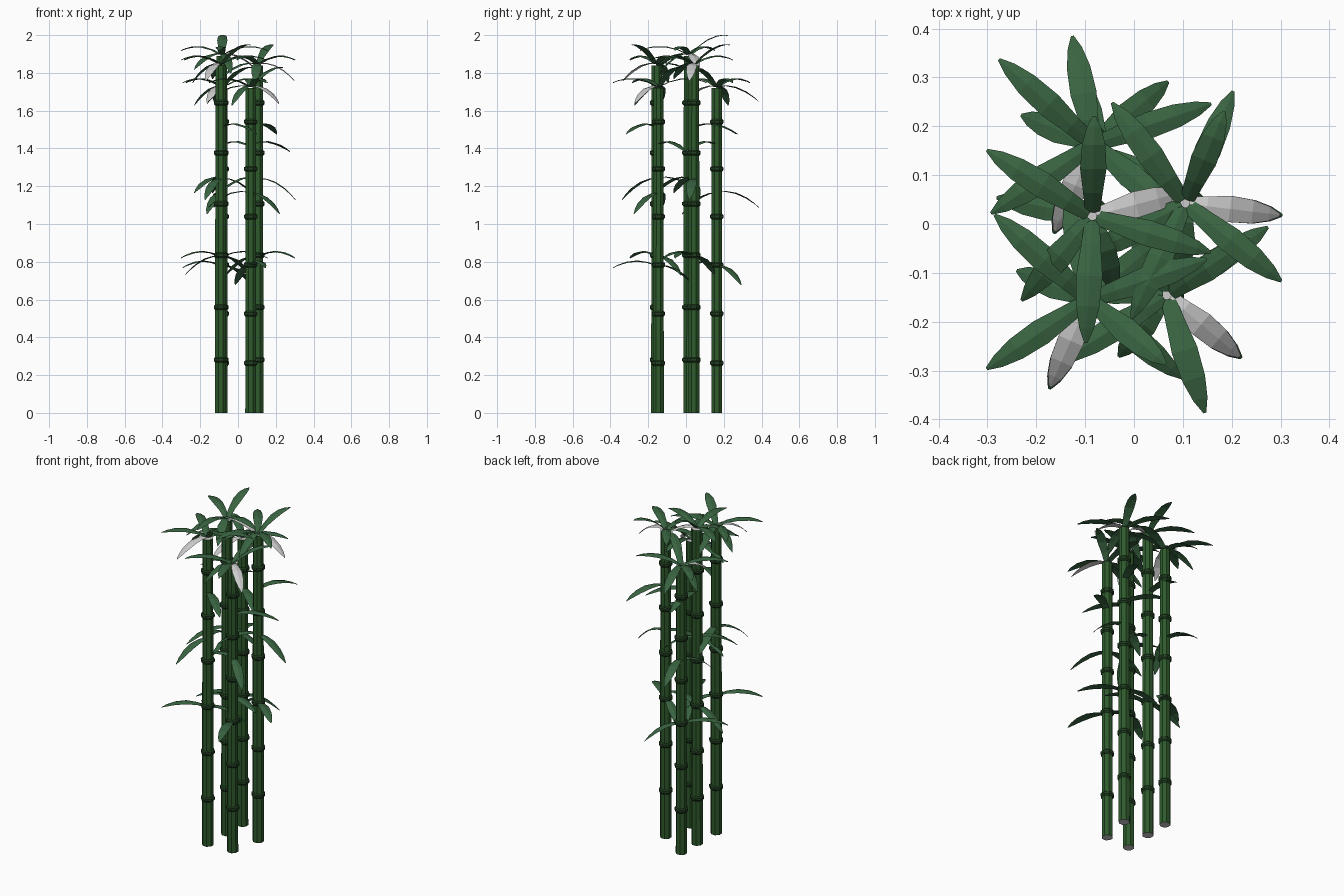
import bpy, bmesh, math
from mathutils import Vector

if "Cube" in bpy.data.objects:
    bpy.data.objects.remove(bpy.data.objects["Cube"])


def mat(name, rgb):
    m = bpy.data.materials.new(name)
    m.diffuse_color = (*rgb, 1)
    m.use_nodes = True
    m.node_tree.nodes["Principled BSDF"].inputs["Base Color"].default_value = m.diffuse_color
    return m


STALK = mat("stalk_green", (0.028, 0.105, 0.025))
NODE = mat("node_green", (0.015, 0.05, 0.015))
LEAF = mat("leaf_green", (0.04, 0.125, 0.052))


def finish(bm, name, mats):
    bmesh.ops.recalc_face_normals(bm, faces=bm.faces)
    me = bpy.data.meshes.new(name)
    bm.to_mesh(me)
    bm.free()
    for m in mats:
        me.materials.append(m)
    bpy.context.collection.objects.link(bpy.data.objects.new(name, me))


def lathe(bm, x, y, profile, sides=8):
    """Faceted solid of revolution from (radius, z) pairs, with separate-material caps."""
    rings = []
    for r, z in profile:
        angles = [(i + .5) * math.tau / sides for i in range(sides)]
        rings.append([bm.verts.new((x + r * math.cos(a), y + r * math.sin(a), z))
                      for a in angles])
    for a, b in zip(rings, rings[1:]):
        for i in range(sides):
            j = (i + 1) % sides
            bm.faces.new((a[i], a[j], b[j], b[i]))
    for ring in (rings[0], rings[-1]):
        bm.faces.new(ring).material_index = 1


# half width of a leaf along its length
BLADE = [(0, .015), (.2, .02), (.45, .027), (.7, .024), (.88, .015), (1, .003)]


def leaf(bm, x, y, z, degrees, reach, rise, grey=False, arch=.032):
    """Arching blade folded along its midrib, with a thin underside."""
    a = math.radians(degrees)
    out = Vector((math.cos(a), math.sin(a), 0))
    side = Vector((-out.y, out.x, 0))
    rows = []
    for t, w in BLADE:
        p = Vector((x, y, z)) + out * (.008 + (reach - .008) * t)
        p.z += rise * t + 4 * arch * t * (1 - t)
        drop = Vector((0, 0, -.22 * w))
        rows.append([bm.verts.new(q) for q in
                     (p + side * w + drop, p, p - side * w + drop, p - Vector((0, 0, .004)))])
    faces = [bm.faces.new(rows[0]), bm.faces.new(rows[-1])]
    for a, b in zip(rows, rows[1:]):
        for i in range(4):
            j = (i + 1) % 4
            faces.append(bm.faces.new((a[i], a[j], b[j], b[i])))
    for f in faces:
        f.material_index = int(grey)


# every crown is the same fan of leaves, turned: angle, reach, rise, grey
CROWN = [(19, .255, .01, False), (138, .26, .01, False), (214, .253, .01, False),
         (246, .195, -.10, True), (320, .205, .09, False),
         (101, .226, -.09, False), (158, .16, -.11, False)]
# single leaves up the stalk: height in joint spacings, angle, reach, rise
LOWER = [(3.0, 214, .253, -.01), (3.0, 40, .2, -.10), (4.48, 246, .2, -.11),
         (4.5, 101, .226, -.08), (5.48, 320, .25, -.04)]

# x, y, height, joint spacing, turn of the leaf fan
STALKS = [(-.085, .016, 1.90, .277, 129), (.105, .042, 1.85, .277, 107),
          (-.092, -.155, 1.85, .277, 0), (.067, -.146, 1.73, .26, 74),
          (-.083, .163, 1.73, .26, 0)]

for n, (x, y, top, step, turn) in enumerate(STALKS, 1):
    # slightly tapered culm with plain grey end caps
    r = .018 + .05 * step
    bm = bmesh.new()
    lathe(bm, x, y, [(r, 0), (r * .94, top - .01)])
    finish(bm, f"stalk_{n}", [STALK, None])

    # swollen joint rings, a little closer together towards the top
    joints = [k * step * (1.025 - .006 * k) for k in range(1, 7)]
    bm = bmesh.new()
    for z in joints:
        lathe(bm, x, y, [(r, z - .016), (r * 1.22, z - .008), (r * 1.22, z + .006), (r, z + .012)])
    finish(bm, f"stalk_joints_{n}", [NODE, NODE])

    # crown fan meeting over the tip, then single leaves that repeat its directions
    bm = bmesh.new()
    for angle, reach, rise, grey in CROWN:
        leaf(bm, x, y, top, angle + turn, reach, rise + .01, grey)
    for level, angle, reach, rise in LOWER:
        leaf(bm, x, y, level * step, angle + turn, reach, rise)
    finish(bm, f"leaves_{n}", [LEAF, None])
